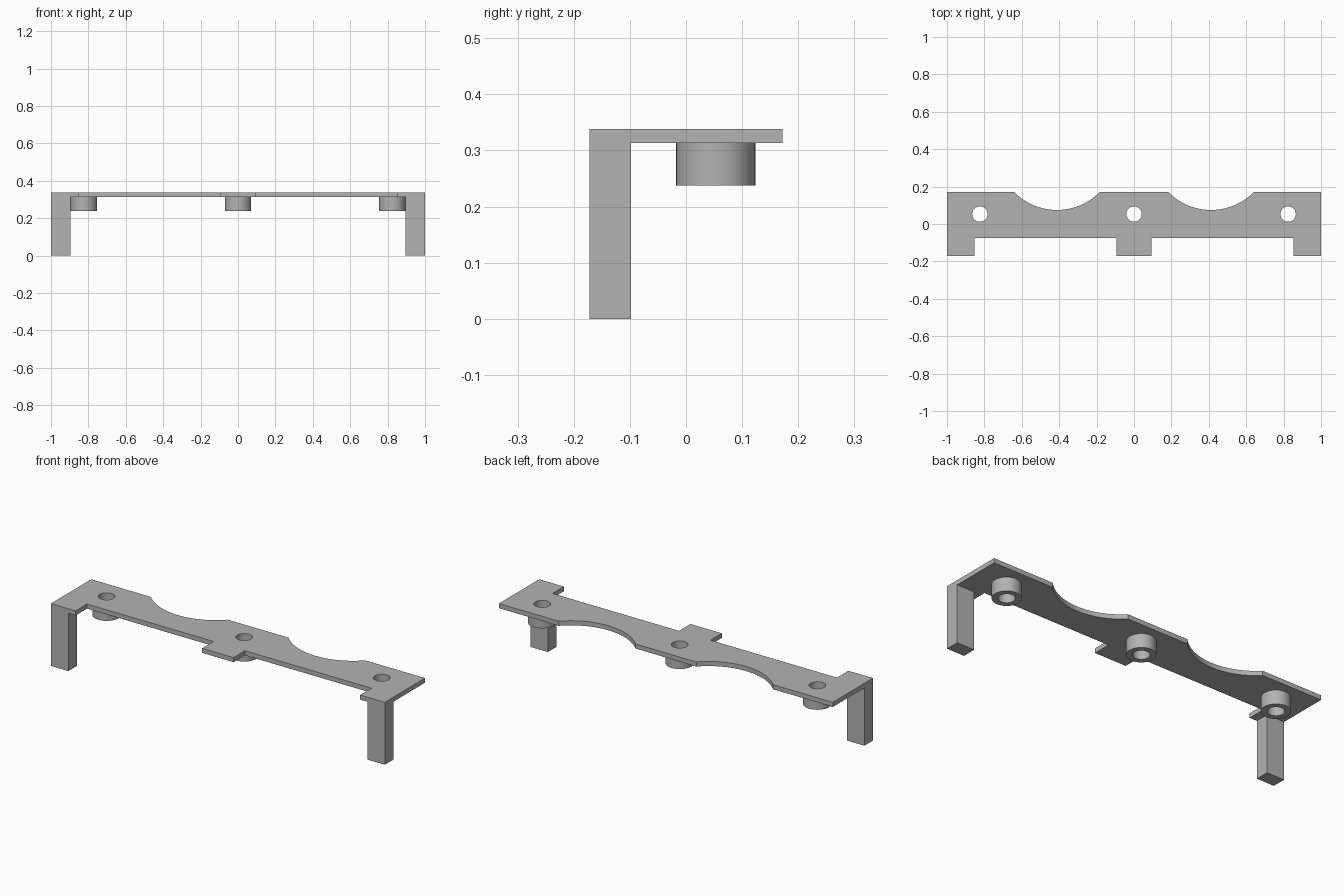
import bpy
import bmesh
from math import asin, cos, sin, pi, radians
from mathutils import Vector

cube = bpy.data.objects.get("Cube")
if cube:
    bpy.data.objects.remove(cube, do_unlink=True)

# Main dimensions
BACK, FRONT, STRIP = 0.172, -0.172, -0.075
PLATE_LOW, TOP = 0.313, 0.338
HOLE_Y, HOLE_R, BOSS_R, BOSS_LOW = 0.053, 0.041, 0.0705, 0.238
SPACING = 0.824
SCOOP_X, SCOOP_Y, SCOOP_R = 0.412, 0.396, 0.321

grey = bpy.data.materials.new("plain grey")
grey.use_nodes = True
colour = (0.45, 0.45, 0.45, 1)
grey.diffuse_color = colour
grey.node_tree.nodes["Principled BSDF"].inputs["Base Color"].default_value = colour


def circle(x, y, r, n=48):
    return [(x + r * cos(2 * pi * i / n), y + r * sin(2 * pi * i / n)) for i in range(n)]


def scoop(x, n=32):
    """Shallow arc cut in the back edge, listed from right to left."""
    half = asin((SCOOP_R**2 - (SCOOP_Y - BACK)**2)**0.5 / SCOOP_R)
    angles = [half - 2 * half * i / n for i in range(n + 1)]
    return [(x + SCOOP_R * sin(a), SCOOP_Y - SCOOP_R * cos(a)) for a in angles]


def extrude_profile(name, loops, low, high):
    """Fill an outline, leaving inner loops as holes, and extrude it upwards."""
    bm = bmesh.new()
    edges = []
    for loop in loops:
        verts = [bm.verts.new((x, y, low)) for x, y in loop]
        edges += [bm.edges.new((verts[i - 1], verts[i])) for i in range(len(verts))]
    bmesh.ops.triangle_fill(bm, edges=edges, use_beauty=True, use_dissolve=False,
                            normal=Vector((0, 0, 1)))
    grown = bmesh.ops.extrude_face_region(bm, geom=bm.faces[:], use_keep_orig=True)
    top = [v for v in grown["geom"] if isinstance(v, bmesh.types.BMVert)]
    bmesh.ops.translate(bm, verts=top, vec=(0, 0, high - low))
    bmesh.ops.recalc_face_normals(bm, faces=bm.faces[:])
    mesh = bpy.data.meshes.new(name)
    bm.to_mesh(mesh)
    bm.free()
    mesh.materials.append(grey)
    obj = bpy.data.objects.new(name, mesh)
    bpy.context.collection.objects.link(obj)
    bpy.ops.object.select_all(action="DESELECT")
    obj.select_set(True)
    bpy.context.view_layer.objects.active = obj
    bpy.ops.object.shade_smooth_by_angle(angle=radians(30))
    return obj


# Top plate with front tabs, back scoops and three holes
outline = [(-1, FRONT), (-0.852, FRONT), (-0.852, STRIP), (-0.094, STRIP),
           (-0.094, FRONT), (0.094, FRONT), (0.094, STRIP), (0.852, STRIP),
           (0.852, FRONT), (1, FRONT), (1, BACK)]
outline += scoop(SCOOP_X) + scoop(-SCOOP_X) + [(-1, BACK)]
sides = {"right": -1, "middle": 0, "left": 1}
holes = [circle(s * SPACING, HOLE_Y, HOLE_R) for s in sides.values()]
extrude_profile("top_plate", [outline] + holes, PLATE_LOW, TOP)

for side, s in sides.items():
    # Hollow bosses under the holes
    x = s * SPACING
    extrude_profile(side + "_boss", [circle(x, HOLE_Y, BOSS_R), circle(x, HOLE_Y, HOLE_R)],
                    BOSS_LOW, PLATE_LOW)
    # Square legs at the front corners
    if s:
        inner = s * 0.896
        extrude_profile(side + "_leg",
                        [[(s, FRONT), (inner, FRONT), (inner, -0.098), (s, -0.098)]],
                        0, PLATE_LOW)
